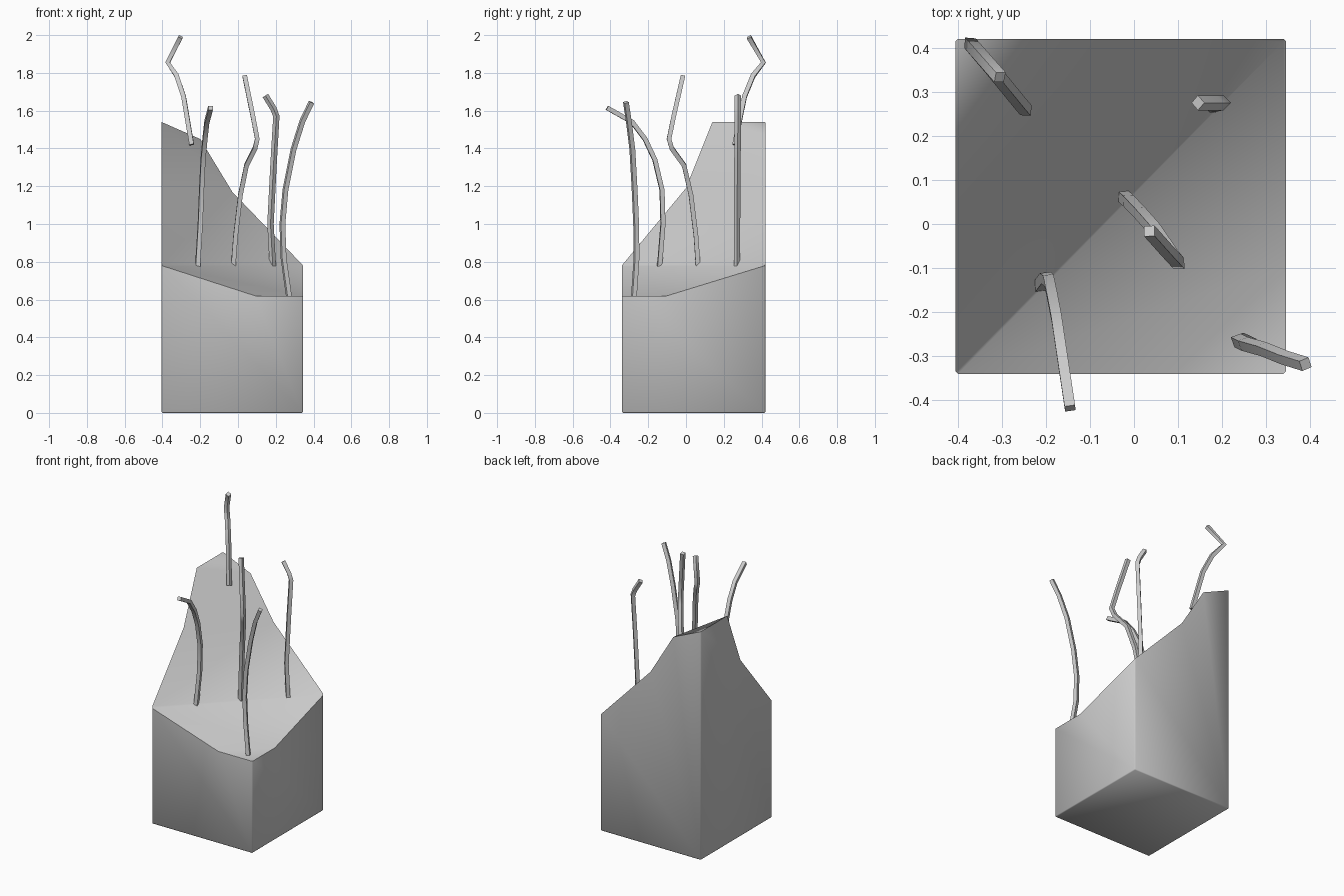
import bpy, bmesh, math

if "Cube" in bpy.data.objects:
    bpy.data.objects.remove(bpy.data.objects["Cube"])


def finish(obj, angle):
    bpy.ops.object.select_all(action='DESELECT')
    obj.select_set(True)
    bpy.context.view_layer.objects.active = obj
    bpy.ops.object.shade_smooth_by_angle(angle=math.radians(angle))


# Pedestal: square block whose top slopes down from back left to front right
X0, X1, Y0, Y1 = -0.405, 0.345, -0.34, 0.42
RIM = {  # corners and slope breaks along the walls
    'A': (X0, Y1, 1.54), 'P': (X0, 0.14, 1.54), 'Q': (-0.20, Y1, 1.45),
    'L1': (X0, 0.0, 1.19), 'B1': (-0.03, Y1, 1.17),
    'L2': (X0, Y0, 0.78), 'B2': (X1, Y1, 0.78),
    'F': (0.09, Y0, 0.62), 'R': (X1, -0.10, 0.62), 'C': (X1, Y0, 0.62),
    'bA': (X0, Y1, 0), 'bL': (X0, Y0, 0), 'bB': (X1, Y1, 0), 'bC': (X1, Y0, 0)}
FACES = ['A P Q', 'P L1 B1 Q', 'L1 L2 B2 B1', 'L2 F R B2', 'F C R',
         'bA bL L2 L1 P A', 'bL bC C F L2', 'bC bB B2 R C',
         'bB bA A Q B1 B2', 'bA bB bC bL']
bm = bmesh.new()
v = {k: bm.verts.new(co) for k, co in RIM.items()}
for f in FACES:
    bm.faces.new([v[k] for k in f.split()])
bmesh.ops.recalc_face_normals(bm, faces=bm.faces)
base = {v[k] for k in ('bA', 'bL', 'bB', 'bC')}
bmesh.ops.bevel(bm, geom=[e for e in bm.edges if base & set(e.verts)],
                offset=0.006, segments=1, affect='EDGES')
mesh = bpy.data.meshes.new('pedestal')
bm.to_mesh(mesh)
bm.free()
pedestal = bpy.data.objects.new('pedestal', mesh)
bpy.context.collection.objects.link(pedestal)
finish(pedestal, 65)

# Stems: bent square rods growing out of the slope
STEMS = {
    'stem_back_left': [(-.245, .258, 1.42), (-.257, .272, 1.49), (-.288, .31, 1.675),
                       (-.325, .355, 1.785), (-.372, .41, 1.855), (-.304, .333, 1.99)],
    'stem_front_left': [(-.215, -.142, .75), (-.20, -.122, 1.0), (-.193, -.127, 1.18),
                        (-.185, -.165, 1.34), (-.175, -.217, 1.45),
                        (-.165, -.285, 1.54), (-.145, -.418, 1.615)],
    'stem_center': [(-.026, .065, .76), (-.013, .053, .935), (.013, .026, 1.155),
                    (.045, -.01, 1.31), (.09, -.075, 1.40), (.102, -.09, 1.45),
                    (.077, -.063, 1.58), (.035, -.016, 1.785)],
    'stem_back_right': [(.185, .27, .76), (.172, .27, 1.0), (.188, .272, 1.315),
                        (.203, .275, 1.57), (.188, .275, 1.61), (.145, .275, 1.68)],
    'stem_front_right': [(.275, -.278, .58), (.241, -.262, .82), (.235, -.264, 1.0),
                         (.251, -.272, 1.18), (.294, -.284, 1.395),
                         (.341, -.303, 1.545), (.389, -.318, 1.645)]}
for name, path in STEMS.items():
    curve = bpy.data.curves.new(name, 'CURVE')
    curve.dimensions = '3D'
    curve.bevel_depth = 0.017
    curve.bevel_resolution = 0
    curve.use_fill_caps = True
    spline = curve.splines.new('POLY')
    spline.points.add(len(path) - 1)
    for pt, co in zip(spline.points, path):
        pt.co = (*co, 1)
    stem = bpy.data.objects.new(name, curve)
    bpy.context.collection.objects.link(stem)
    bpy.ops.object.select_all(action='DESELECT')
    stem.select_set(True)
    bpy.context.view_layer.objects.active = stem
    bpy.ops.object.convert(target='MESH')
    finish(bpy.context.view_layer.objects.active, 65)
